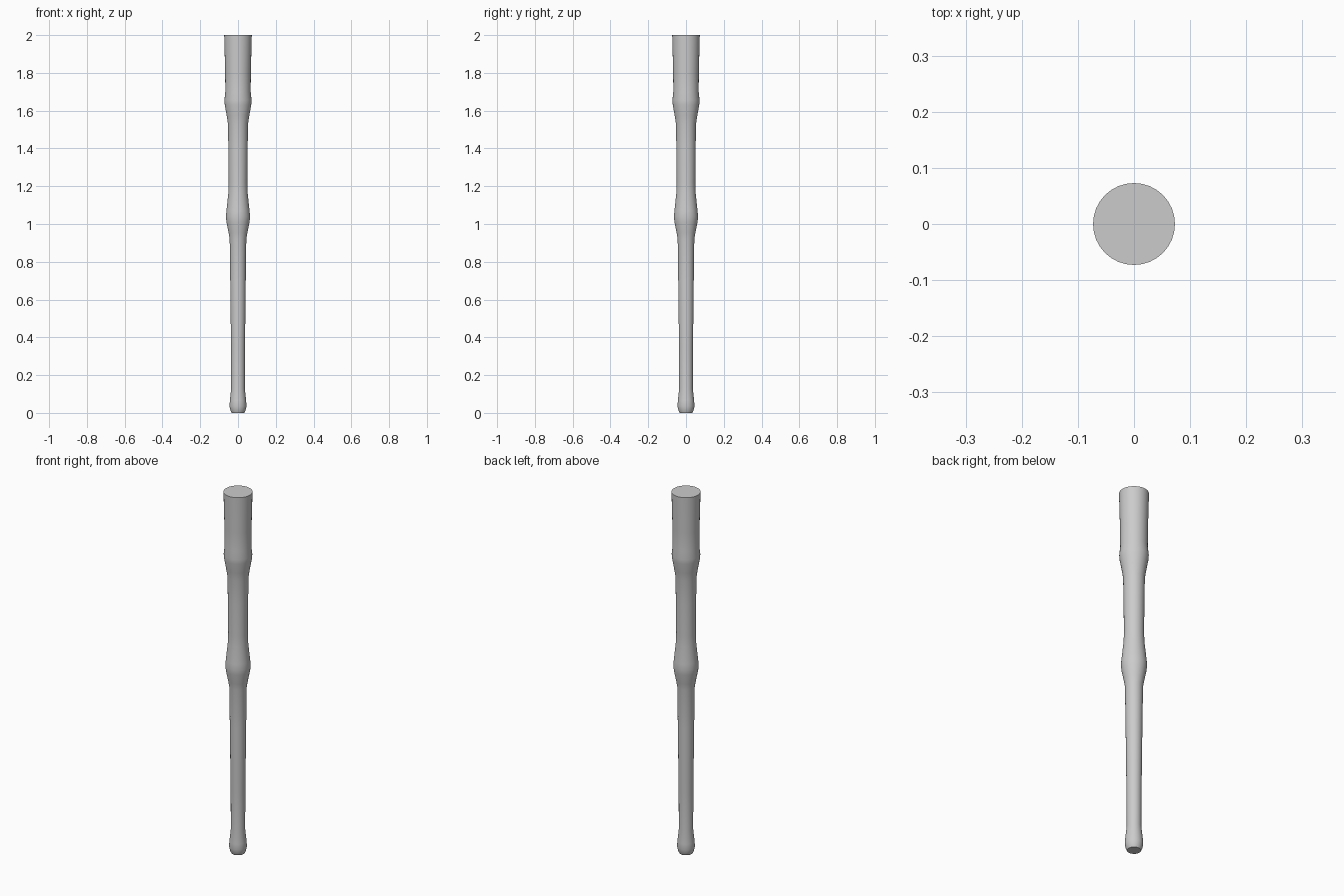
import bpy, bmesh
from math import cos, sin, tau

if "Cube" in bpy.data.objects:
    bpy.data.objects.remove(bpy.data.objects["Cube"])

SIDES = 32
# (radius, height) profile of the turned leg, foot to top
PROFILE = [(0.034, 0.0), (0.040, 0.012), (0.045, 0.035), (0.043, 0.065),
           (0.036, 0.13), (0.037, 0.35), (0.041, 0.70), (0.044, 0.92),
           (0.050, 0.955), (0.061, 1.01), (0.064, 1.04), (0.061, 1.07),
           (0.051, 1.165), (0.049, 1.22), (0.051, 1.40), (0.053, 1.53),
           (0.060, 1.575), (0.070, 1.63), (0.072, 1.655), (0.067, 1.70),
           (0.068, 1.80), (0.073, 2.0)]


def lathe(name, profile):
    bm = bmesh.new()
    rings = [[bm.verts.new((r * cos(tau * i / SIDES), r * sin(tau * i / SIDES), z))
              for i in range(SIDES)] for r, z in profile]
    for a, b in zip(rings, rings[1:]):
        for i in range(SIDES):
            j = (i + 1) % SIDES
            bm.faces.new((a[i], a[j], b[j], b[i]))
    # flat end caps
    bm.faces.new(rings[0][::-1])
    bm.faces.new(rings[-1])
    mesh = bpy.data.meshes.new(name)
    bm.to_mesh(mesh)
    bm.free()
    obj = bpy.data.objects.new(name, mesh)
    bpy.context.collection.objects.link(obj)
    bpy.context.view_layer.objects.active = obj
    obj.select_set(True)
    bpy.ops.object.shade_smooth_by_angle()
    return obj


lathe("turned_leg", PROFILE)
